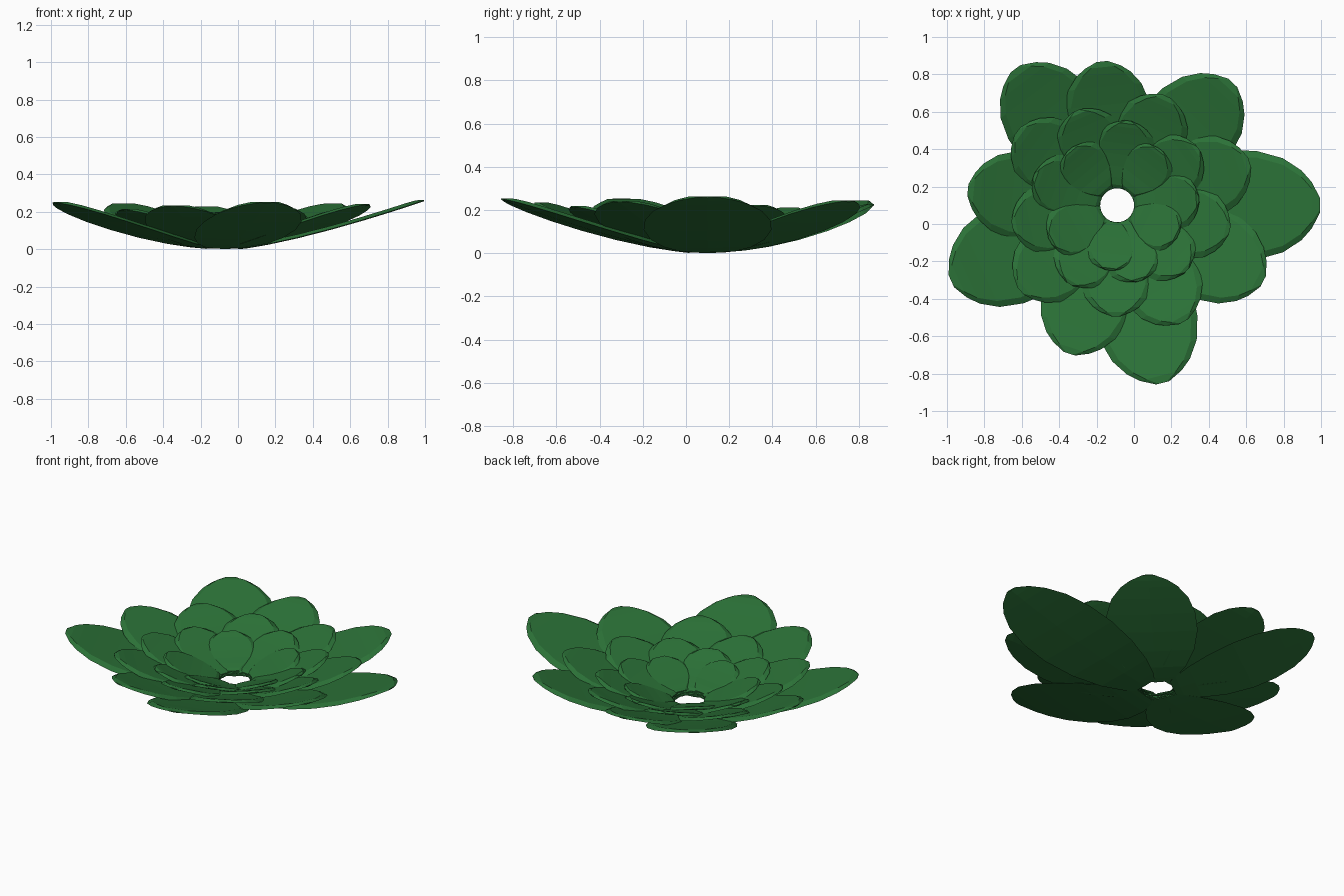
import bpy, bmesh, math

if "Cube" in bpy.data.objects:
    bpy.data.objects.remove(bpy.data.objects["Cube"])

# Leaf green
green = bpy.data.materials.new("leaf_green")
green.diffuse_color = (0.024, 0.165, 0.038, 1)
green.use_nodes = True
green.node_tree.nodes["Principled BSDF"].inputs["Base Color"].default_value = green.diffuse_color

CENTRE = (-0.09, 0.10)   # axis of the rosette
BASE_R = 0.09            # radius of the open middle
STEP = math.radians(-78.1)
COUNT = 30
# Small irregularities of the big petals: reach and turn in degrees
REACH = {0: 1.085, 1: 0.98, 2: 0.975, 3: 0.91, 4: 0.90, 5: 0.88}
TURN = {0: 0, 1: 2.5, 3: 1, 4: -1, 5: 3, 29: 8}

# Outline of one petal: distance along it, half width, top thickness
OUTLINE = [(0.0, 0.28, 0.003), (0.05, 0.44, 0.014), (0.16, 0.68, 0.018),
           (0.32, 0.89, 0.018), (0.5, 1.0, 0.018), (0.66, 0.98, 0.018),
           (0.80, 0.85, 0.018), (0.90, 0.63, 0.018), (0.955, 0.42, 0.016),
           (1.0, 0.13, 0.003)]


def add_petal(index):
    reach = REACH.get(index, 1.045 * 0.963 ** index)
    length = reach - BASE_R
    half = 0.092 + 0.205 * length
    base_z = 0.004 + 0.0012 * index
    tip_z = 0.32 * (1 - math.exp(-1.55 * reach))
    angle = STEP * index + math.radians(TURN.get(index, 0.8))
    ca, sa = math.cos(angle), math.sin(angle)

    bm = bmesh.new()
    rings = []
    for t, w, thick in OUTLINE:
        r = BASE_R + length * t
        z = base_z + (tip_z - base_z) * t ** 1.3
        hw = half * w
        band = max(hw - 0.035, hw * 0.6)     # sloping rim around the edge
        section = [(-hw, 0), (-band, thick), (0, thick), (band, thick),
                   (hw, 0), (0, -0.004)]
        rings.append([bm.verts.new((CENTRE[0] + r * ca - s * sa,
                                    CENTRE[1] + r * sa + s * ca, z + h))
                      for s, h in section])
    for a, b in zip(rings, rings[1:]):
        for k in range(6):
            n = (k + 1) % 6
            bm.faces.new((a[k], a[n], b[n], b[k]))
    bm.faces.new(rings[0])
    bm.faces.new(rings[-1])
    bmesh.ops.recalc_face_normals(bm, faces=bm.faces)

    name = f"petal_{index + 1:02d}"
    mesh = bpy.data.meshes.new(name)
    bm.to_mesh(mesh)
    bm.free()
    mesh.materials.append(green)
    obj = bpy.data.objects.new(name, mesh)
    bpy.context.collection.objects.link(obj)


# Spiral of petals, largest at the bottom
for i in range(COUNT):
    add_petal(i)
